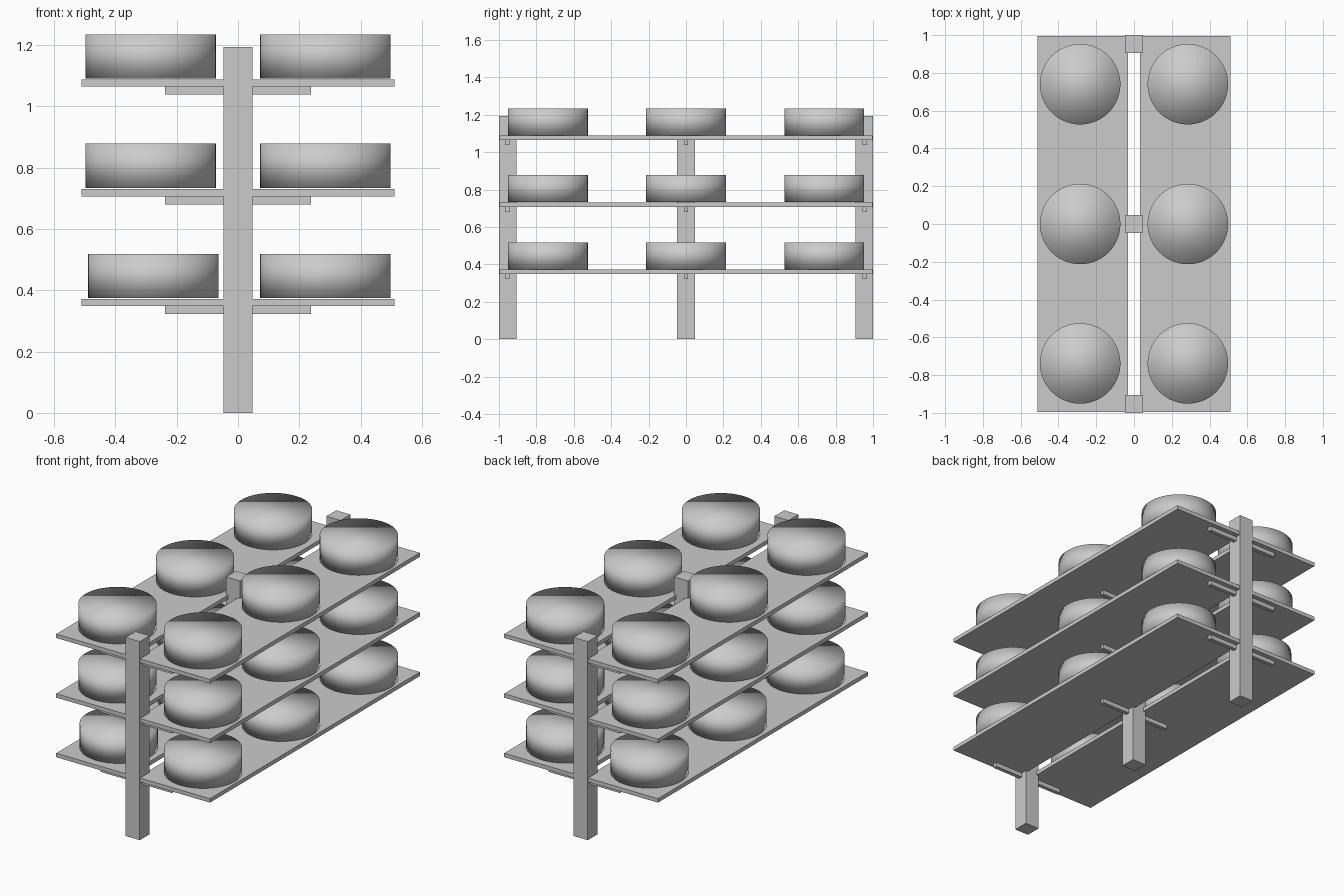
import bpy

cube = bpy.data.objects.get("Cube")
if cube:
    bpy.data.objects.remove(cube, do_unlink=True)

grey = bpy.data.materials.new("light grey")
grey.use_nodes = True
grey.diffuse_color = (0.6, 0.6, 0.6, 1)
grey.node_tree.nodes["Principled BSDF"].inputs["Base Color"].default_value = (0.6, 0.6, 0.6, 1)


def finish(name):
    obj = bpy.context.object
    obj.name = name
    obj.data.materials.append(grey)
    return obj


def box(name, x, y, z):
    """Box from (low, high) ranges on each axis."""
    spans = (x, y, z)
    bpy.ops.mesh.primitive_cube_add(size=1, location=[(a + b) / 2 for a, b in spans])
    obj = finish(name)
    obj.scale = [b - a for a, b in spans]
    bpy.ops.object.transform_apply(location=False, rotation=False, scale=True)


def disc(name, x, y, bottom):
    bpy.ops.mesh.primitive_cylinder_add(vertices=64, radius=0.213, depth=0.144,
                                        location=(x, y, bottom + 0.072))
    finish(name)
    bpy.ops.object.shade_smooth()  # soft shading runs over the rim too


# Square posts along the middle
for place, y in (("front", -0.953), ("middle", 0), ("back", 0.953)):
    box(place + "_post", (-0.047, 0.047), (y - 0.047, y + 0.047), (0, 1.193))

levels = (("lower", 0.348, 0.374), ("centre", 0.706, 0.734), ("upper", 1.064, 1.09))
for level, z, disc_z in levels:
    # Thin bars carrying the shelves
    for place, y in (("front", -0.955), ("middle", 0), ("back", 0.955)):
        box(f"{level}_{place}_support_bar", (-0.238, 0.238),
            (y - 0.012, y + 0.012), (z - 0.026, z))
    for side, s in (("left", 1), ("right", -1)):
        # Shelf boards
        box(f"{level}_{side}_shelf", sorted((s * 0.032, s * 0.511)),
            (-0.996, 0.996), (z, z + 0.024))
        # Round drums on each shelf
        x = -0.276 if (level, side) == ("lower", "right") else s * 0.285
        for place, y in (("front", -0.738), ("middle", 0), ("back", 0.74)):
            disc(f"{level}_{side}_{place}_drum", x, y, disc_z)
